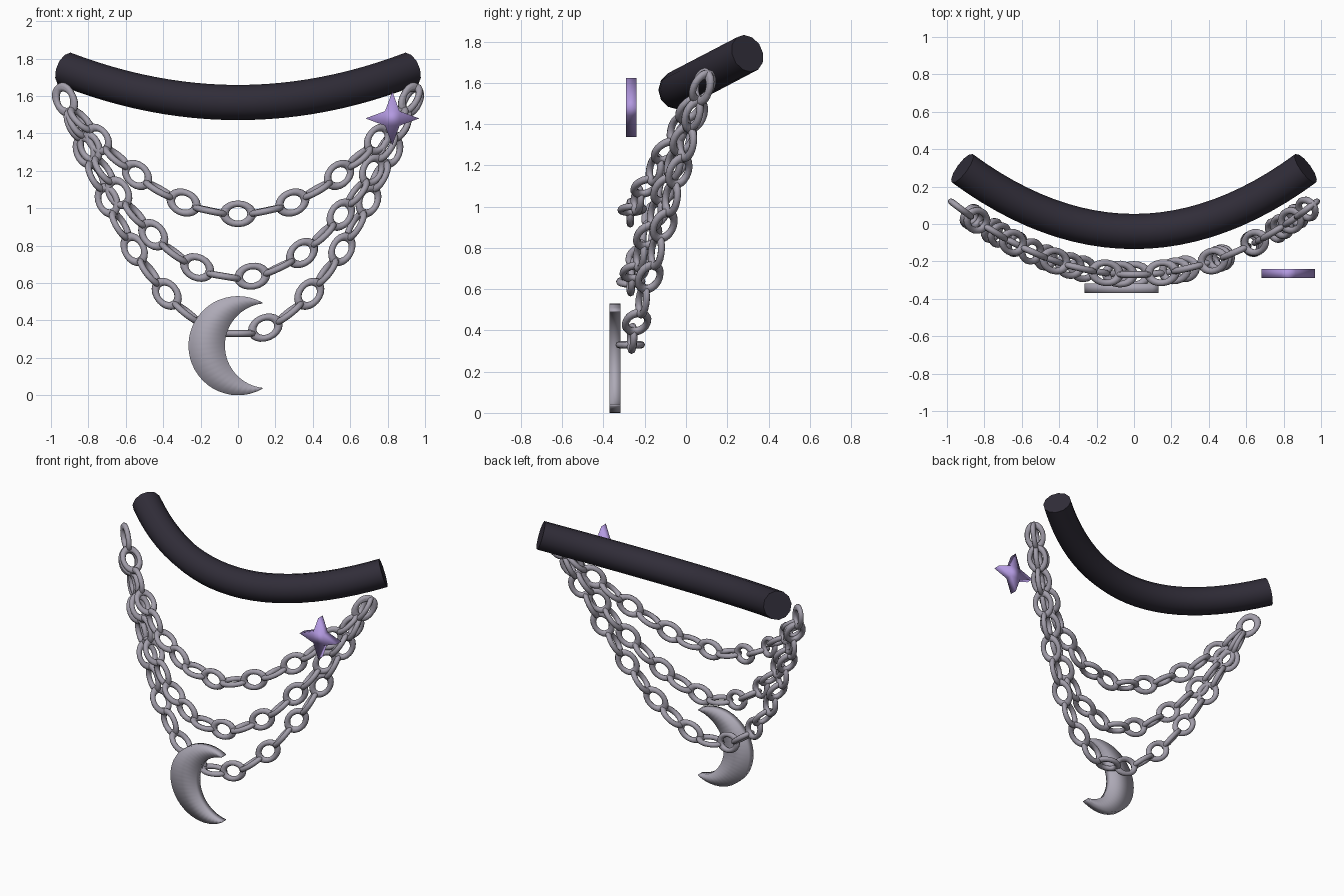
import bpy, bmesh
from math import sin, cos, pi, atan2
from mathutils import Vector, Matrix

if "Cube" in bpy.data.objects:
    bpy.data.objects.remove(bpy.data.objects["Cube"])


def material(name, rgb):
    m = bpy.data.materials.new(name)
    m.diffuse_color = (*rgb, 1)
    m.use_nodes = True
    m.node_tree.nodes["Principled BSDF"].inputs["Base Color"].default_value = m.diffuse_color
    return m


black = material("black", (0.03, 0.026, 0.04))
steel = material("steel", (0.36, 0.34, 0.40))
silver = material("silver", (0.42, 0.40, 0.47))
purple = material("purple", (0.45, 0.32, 0.75))


def add_mesh(name, bm, mat):
    bmesh.ops.recalc_face_normals(bm, faces=bm.faces)
    for f in bm.faces:
        f.smooth = True
    me = bpy.data.meshes.new(name)
    bm.to_mesh(me)
    bm.free()
    ob = bpy.data.objects.new(name, me)
    me.materials.append(mat)
    bpy.context.collection.objects.link(ob)
    return ob


def skin_rings(bm, rings, closed):
    """Join rings of vertices with quads; closed wraps the last to the first."""
    n = len(rings[0])
    for i in range(len(rings) if closed else len(rings) - 1):
        a, b = rings[i], rings[(i + 1) % len(rings)]
        for j in range(n):
            k = (j + 1) % n
            bm.faces.new((a[j], a[k], b[k], b[j]))


def parabola(mid, end, u):
    """Symmetric sagging curve, u from -1 to 1."""
    return Vector((end[0] * u, mid[1] + (end[1] - mid[1]) * u * u,
                   mid[2] + (end[2] - mid[2]) * u * u))


def slope(mid, end, u):
    return (parabola(mid, end, u + 0.001) - parabola(mid, end, u - 0.001)).normalized()


# Curved bar: round tube with capped ends
bm = bmesh.new()
mid, end = (0, -0.04, 1.565), (0.918, 0.298, 1.742)
rings = []
for i in range(25):
    u = -1 + i / 12
    t = slope(mid, end, u)
    side = t.cross(Vector((0, 0, 1))).normalized()
    up = side.cross(t)
    c = parabola(mid, end, u)
    rings.append([bm.verts.new(c + 0.094 * (side * cos(a) + up * sin(a)))
                  for a in (2 * pi * j / 12 for j in range(12))])
skin_rings(bm, rings, False)
bm.faces.new(rings[0])
bm.faces.new(rings[-1])
bar = add_mesh("neck_bar", bm, black)
bpy.context.view_layer.objects.active = bar
bar.select_set(True)
bpy.ops.object.shade_smooth_by_angle(angle=0.7)


# Chains: oval links spaced evenly by arc length, every second one turned 90 degrees
def add_link(bm, frame, major=0.054, minor=0.0175, stretch=1.36):
    rings = []
    for i in range(20):
        a = 2 * pi * i / 20
        ring = []
        for j in range(8):
            b = 2 * pi * j / 8
            r = major + minor * cos(b)
            ring.append(bm.verts.new(frame @ Vector((r * cos(a) * stretch, r * sin(a), minor * sin(b)))))
        rings.append(ring)
    skin_rings(bm, rings, True)


def add_chain(name, mid, end, gaps):
    pts = [parabola(mid, end, -1 + i / 500) for i in range(1001)]
    dist = [0]
    for p, q in zip(pts, pts[1:]):
        dist.append(dist[-1] + (q - p).length)
    bm = bmesh.new()
    for k in range(gaps + 1):
        goal = dist[-1] * k / gaps
        i = min(range(1001), key=lambda n: abs(dist[n] - goal))
        t = slope(mid, end, -1 + i / 500)
        normal = t.cross(Vector((0, 0, 1))).normalized()
        if k % 2:
            normal = normal.cross(t)
        frame = Matrix((t, normal.cross(t), normal)).transposed().to_4x4()
        add_link(bm, Matrix.Translation(pts[i]) @ frame)
    add_mesh(name, bm, steel)


chain_end = (0.925, 0.08, 1.58)
for name, z, gaps in (("upper_chain", 0.97, 16), ("middle_chain", 0.63, 19), ("lower_chain", 0.33, 22)):
    add_chain(name, (0, -0.27, z), chain_end, gaps)


# Crescent pendant: strip between an outer and an inner arc
def slab(name, strips, y0, y1, mat):
    """Flat plate: strips is a list of (outer, inner) xz pairs."""
    bm = bmesh.new()
    rings = [[bm.verts.new((x, y, z)) for (x, z), y in
              ((o, y0), (o, y1), (n, y1), (n, y0))] for o, n in strips]
    skin_rings(bm, rings, False)
    bm.faces.new(rings[0])
    bm.faces.new(rings[-1])
    bmesh.ops.remove_doubles(bm, verts=bm.verts, dist=0.0005)
    return add_mesh(name, bm, mat)


R, cx, r, cz, tip = 0.265, 0.157, 0.227, 0.265, 0.13
a_out = atan2(0.231, tip)
a_in = atan2(0.2255, tip - cx)
strips = []
for i in range(33):
    f = i / 32
    ao = a_out + (2 * pi - 2 * a_out) * f
    ai = a_in + (2 * pi - 2 * a_in) * f
    strips.append(((R * cos(ao), cz + R * sin(ao)), (cx + r * cos(ai), cz + r * sin(ai))))
slab("crescent_pendant", strips, -0.37, -0.318, silver)

# Four-pointed star charm
bm = bmesh.new()
outline = []
for i in range(8):
    a, rad = pi * i / 4, 0.055 if i % 2 else 0.144
    outline.append((0.825 + rad * cos(a), 1.48 + rad * sin(a)))
layers = [[bm.verts.new((x, y, z)) for x, z in outline] for y in (-0.29, -0.24)]
skin_rings(bm, layers, False)
bm.faces.new(layers[0])
bm.faces.new(layers[1])
add_mesh("star_charm", bm, purple)
